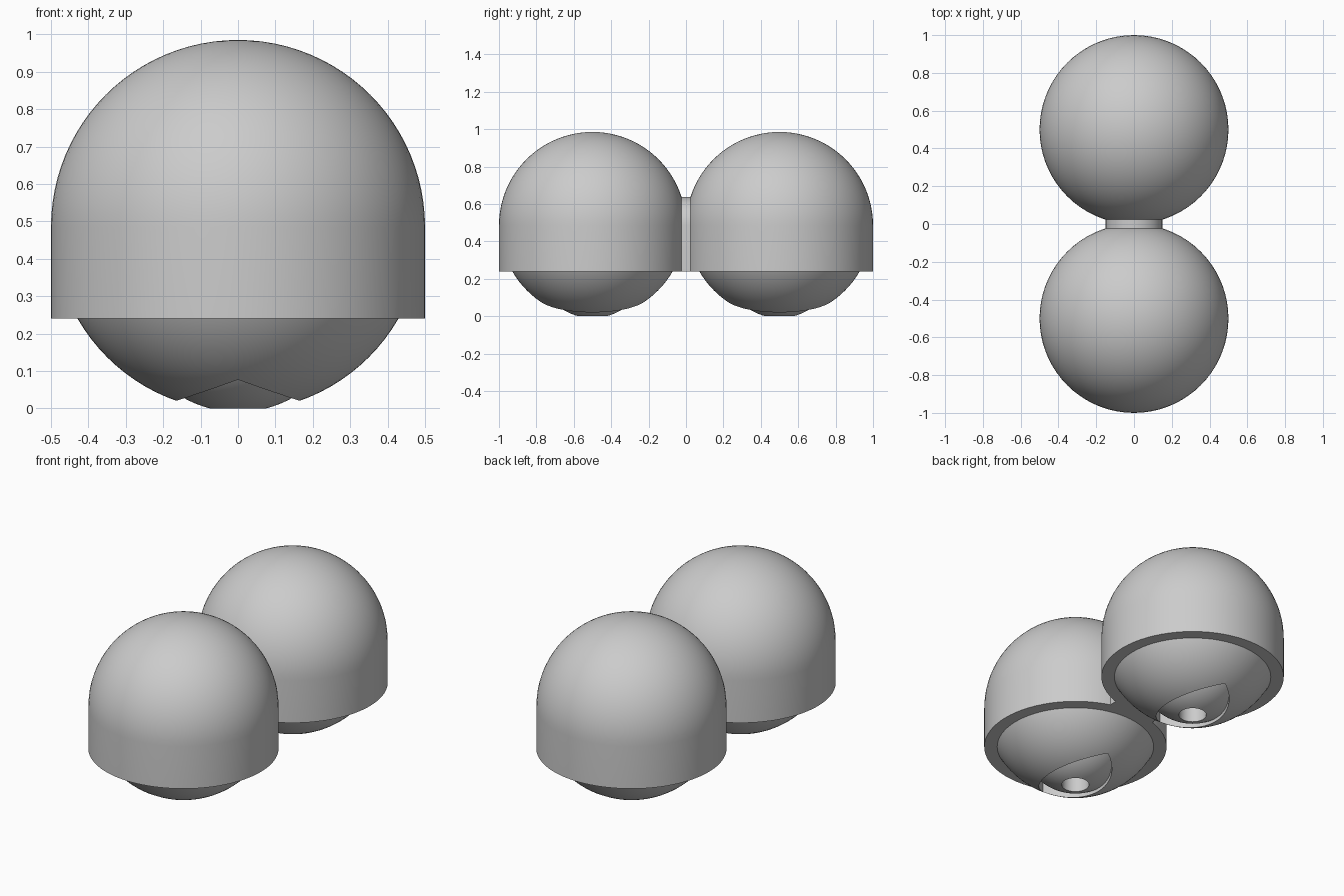
import bpy, bmesh, math
from mathutils import Vector

if "Cube" in bpy.data.objects:
    bpy.data.objects.remove(bpy.data.objects["Cube"])

CZ = 0.487      # height of the ball centres
CAP_BOTTOM = 0.24


def arc(r, cz, a0, a1, n):
    """Points (radius, z) on a circle, angle measured up from the equator."""
    return [(r * math.cos(math.radians(a0 + (a1 - a0) * i / n)),
             cz + r * math.sin(math.radians(a0 + (a1 - a0) * i / n))) for i in range(n + 1)]


def finish(name, bm):
    bmesh.ops.remove_doubles(bm, verts=bm.verts, dist=1e-5)
    bmesh.ops.recalc_face_normals(bm, faces=bm.faces)
    mesh = bpy.data.meshes.new(name)
    bm.to_mesh(mesh)
    bm.free()
    ob = bpy.data.objects.new(name, mesh)
    bpy.context.collection.objects.link(ob)
    return ob


def lathe(name, profile, steps=72):
    bm = bmesh.new()
    vs = [bm.verts.new((r, 0, z)) for r, z in profile]
    es = [bm.edges.new(p) for p in zip(vs, vs[1:])]
    bmesh.ops.spin(bm, geom=vs + es, cent=(0, 0, 0), axis=(0, 0, 1),
                   angle=2 * math.pi, steps=steps, use_duplicate=False)
    return finish(name, bm)


def prism(name, points, offset):
    bm = bmesh.new()
    face = bm.faces.new([bm.verts.new(p) for p in points])
    ext = bmesh.ops.extrude_face_region(bm, geom=[face])
    bmesh.ops.translate(bm, vec=Vector(offset),
                        verts=[v for v in ext["geom"] if isinstance(v, bmesh.types.BMVert)])
    return finish(name, bm)


def smooth(ob):
    bpy.ops.object.select_all(action='DESELECT')
    ob.select_set(True)
    bpy.context.view_layer.objects.active = ob
    bpy.ops.object.shade_smooth_by_angle(angle=math.radians(30))


# outer cap: dome, straight skirt and flat lower rim
cap = lathe("outer_cap", arc(0.5, 0.485, 90, 0, 24) + [(0.5, CAP_BOTTOM), (0.425, CAP_BOTTOM)])

# inner ball
ball = lathe("inner_ball", [(0, CZ - 0.495)] + arc(0.495, CZ, -90, 90, 48)[1:-1] + [(0, CZ + 0.495)])

# leaf-shaped opening under the ball: two mirrored arcs
b, a = 0.315, 0.15
t = math.acos(a / b)
side = [(b * math.cos(-t + 2 * t * i / 24) - a, b * math.sin(-t + 2 * t * i / 24)) for i in range(25)]
leaf = side[:-1] + [(-x, -y) for x, y in side[:-1]]
cutter = prism("opening_cutter", [(x, y, -0.1) for x, y in leaf], (0, 0, 0.4))
cutter.hide_render = True
mod = ball.modifiers.new("opening", 'BOOLEAN')
mod.operation, mod.solver, mod.object = 'DIFFERENCE', 'EXACT', cutter
bpy.context.view_layer.objects.active = ball
bpy.ops.object.modifier_apply(modifier=mod.name)
bpy.data.objects.remove(cutter)

# small dome with a round hole inside the opening
hole = math.degrees(math.acos(0.075 / 0.3))
iris = lathe("iris_dome", arc(0.3, 0.2905, 0, -hole, 20) + [(0.075, 0.2), (0, 0.2)])

# place a front set and a matching back set
for ob in (cap, ball, iris):
    smooth(ob)
    twin = ob.copy()
    twin.name = "back_" + ob.name
    ob.name = "front_" + ob.name
    bpy.context.collection.objects.link(twin)
    ob.location.y, twin.location.y = -0.5, 0.5

# arched bridge joining the caps
arch = [(x, -0.035, z) for x, z in
        [(0.15, CAP_BOTTOM)] + arc(0.15, 0.487, 0, 180, 24) + [(-0.15, CAP_BOTTOM)]]
smooth(prism("bridge", arch, (0, 0.07, 0)))
